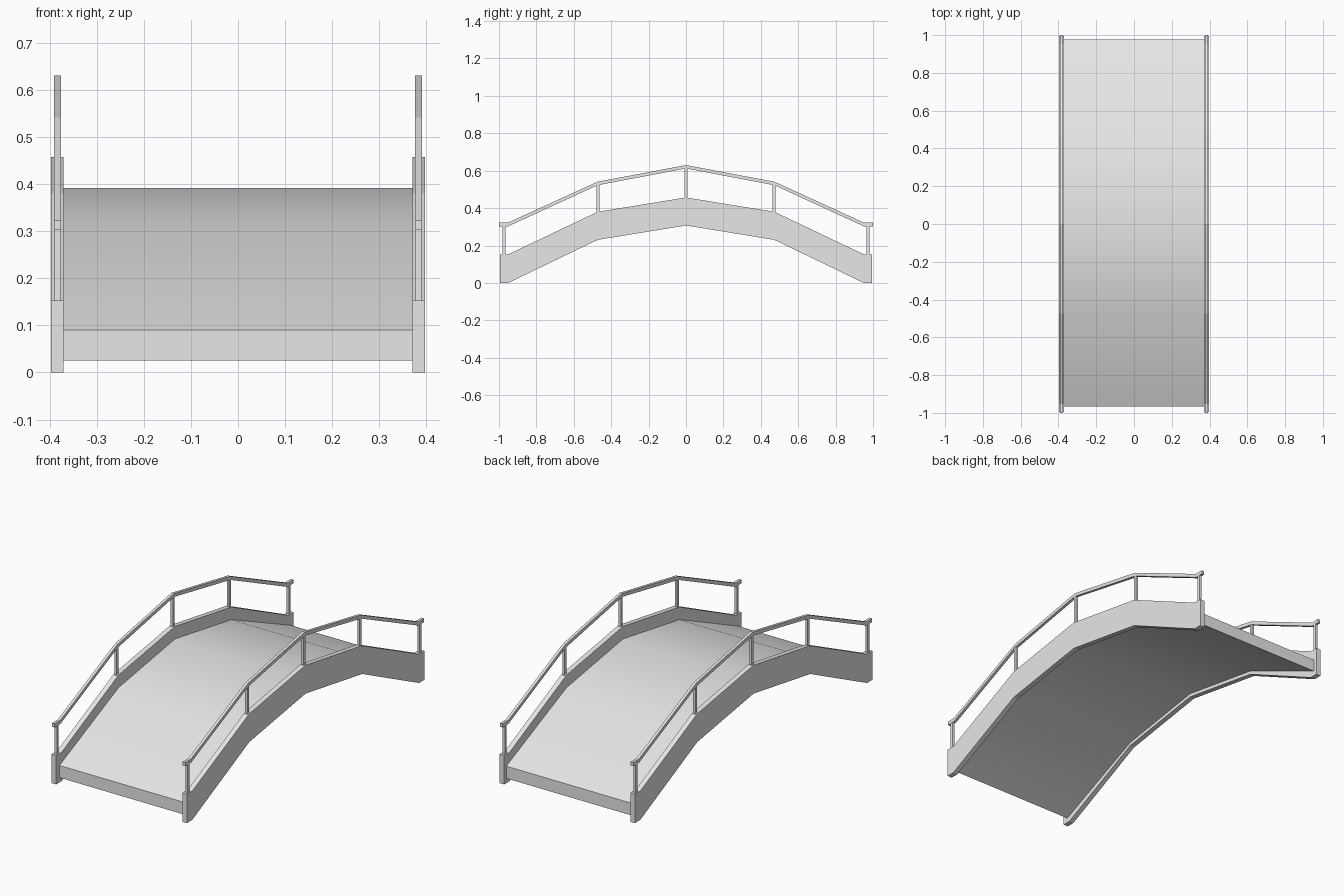
import bpy

cube = bpy.data.objects.get("Cube")
if cube:
    bpy.data.objects.remove(cube, do_unlink=True)

grey = bpy.data.materials.new("plain_grey")
grey.use_nodes = True
grey.diffuse_color = (0.8, 0.8, 0.8, 1)
grey.node_tree.nodes["Principled BSDF"].inputs["Base Color"].default_value = (0.8, 0.8, 0.8, 1)


def arch_band(name, stations, x0, x1):
    """Rectangular beam following (y, bottom z, top z) stations from front to back."""
    verts, faces = [], []
    for y, low, high in stations:
        verts += [(x0, y, low), (x1, y, low), (x1, y, high), (x0, y, high)]
    for s in range(len(stations) - 1):
        a, b = 4 * s, 4 * s + 4
        for i in range(4):
            j = (i + 1) % 4
            faces.append((a + i, a + j, b + j, b + i))
    last = len(verts) - 4
    faces += [(3, 2, 1, 0), (last, last + 1, last + 2, last + 3)]
    mesh = bpy.data.meshes.new(name)
    mesh.from_pydata(verts, [], [f[::-1] for f in faces])
    mesh.materials.append(grey)
    obj = bpy.data.objects.new(name, mesh)
    bpy.context.collection.objects.link(obj)
    # Consistent outward normals
    import bmesh
    bm = bmesh.new()
    bm.from_mesh(mesh)
    bmesh.ops.recalc_face_normals(bm, faces=bm.faces)
    bm.to_mesh(mesh)
    bm.free()
    return obj


def both_ends(half):
    """Complete a half arch (front to crown) with its mirror image."""
    return half + [(-y, low, high) for y, low, high in half[-2::-1]]


# Walking deck, softly shaded over its bends
deck = arch_band("deck", [(-0.967, 0.025, 0.09), (-0.473, 0.248, 0.313), (0, 0.325, 0.391),
                          (0.473, 0.248, 0.313), (0.977, 0.025, 0.09)], -0.372, 0.372)
bpy.ops.object.select_all(action="DESELECT")
deck.select_set(True)
bpy.context.view_layer.objects.active = deck
bpy.ops.object.shade_smooth_by_angle(angle=0.6)

girder = both_ends([(-0.995, 0, 0.153), (-0.95, 0, 0.153), (-0.473, 0.23, 0.38), (0, 0.307, 0.457)])
rail = both_ends([(-1, 0.302, 0.322), (-0.952, 0.302, 0.322), (-0.473, 0.522, 0.541), (0, 0.612, 0.63)])
# Each post reaches from the girder top into the handrail
posts = {"front_end": (-0.972, 0.14, 0.31), "front": (-0.471, 0.36, 0.53), "middle": (0, 0.44, 0.62),
         "back": (0.471, 0.36, 0.53), "back_end": (0.972, 0.14, 0.31)}

for side, sign in (("left", 1), ("right", -1)):
    arch_band(side + "_girder", girder, sign * 0.37, sign * 0.397)
    arch_band(side + "_handrail", rail, sign * 0.376, sign * 0.391)
    for place, (y, low, high) in posts.items():
        arch_band(f"{side}_{place}_post", [(y - 0.008, low, high), (y + 0.008, low, high)],
                  sign * 0.377, sign * 0.39)
